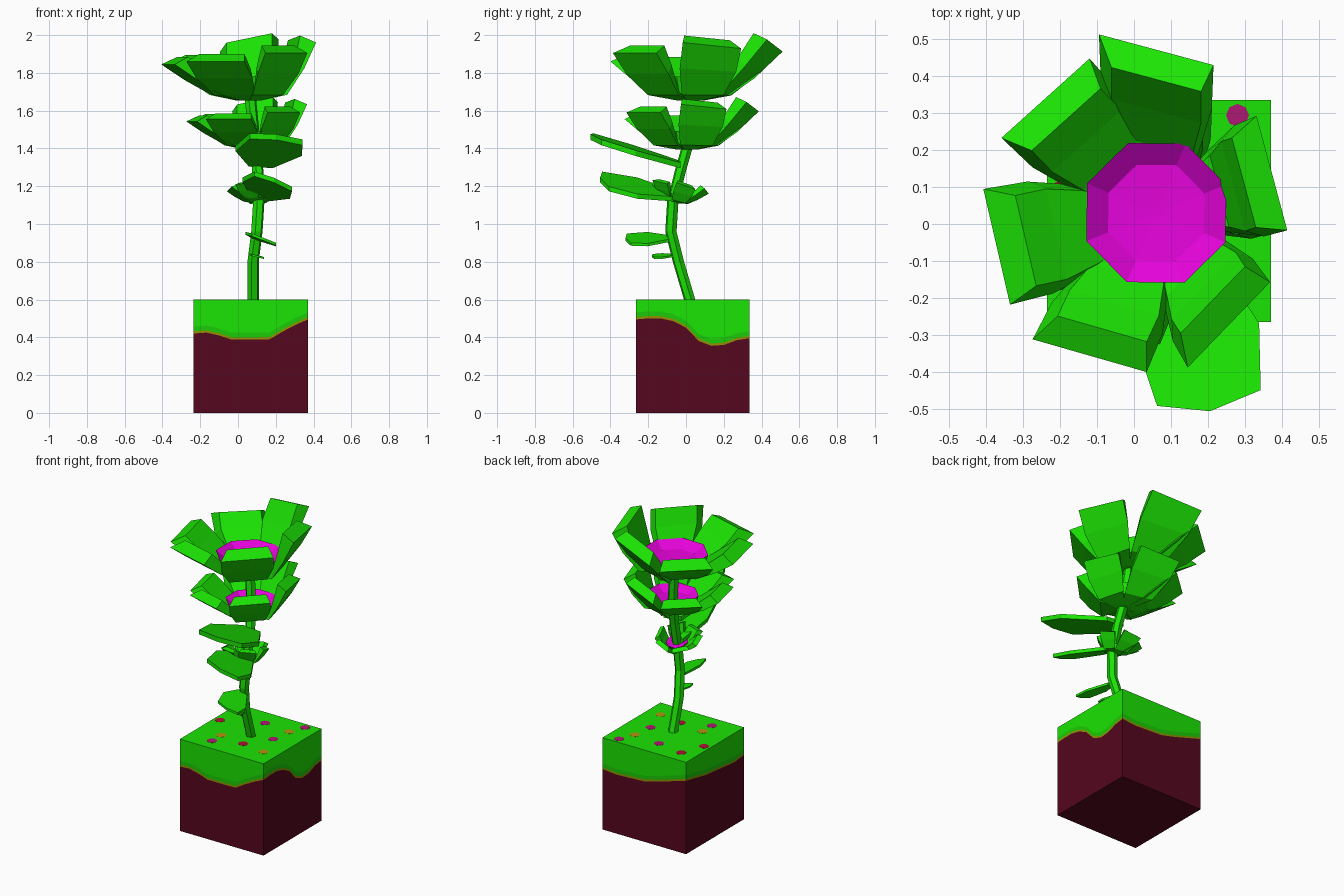
import bpy
import bmesh
from math import sin, cos, tau, radians
from mathutils import Matrix, Vector

cube = bpy.data.objects.get("Cube")
if cube:
    bpy.data.objects.remove(cube, do_unlink=True)


def material(name, r, g, b):
    m = bpy.data.materials.new(name)
    m.use_nodes = True
    m.diffuse_color = (r, g, b, 1)
    bsdf = next(n for n in m.node_tree.nodes if n.type == 'BSDF_PRINCIPLED')
    bsdf.inputs["Base Color"].default_value = (r, g, b, 1)
    return m


leaf_green = material("leaf green", 0.011, 0.77, 0.001)
edge_green = material("shaded grass green", 0.011, 0.6, 0.002)
moss = material("moss yellow", 0.3, 0.28, 0.001)
soil = material("soil brown", 0.09, 0.002, 0.013)
magenta = material("magenta", 0.8, 0.001, 0.72)
orange = material("orange", 0.45, 0.3, 0.005)
plum = material("plum pink", 0.42, 0.01, 0.17)
red = material("red", 0.42, 0.005, 0.035)


def loft(name, rings, mats, bands=None):
    """Skin closed rings of points, cap both ends; bands picks a material per strip."""
    bm = bmesh.new()
    loops = [[bm.verts.new(p) for p in ring] for ring in rings]
    n = len(loops[0])
    first = bm.faces.new(loops[0][::-1])
    last = bm.faces.new(loops[-1])
    strips = []
    for k, (a, b) in enumerate(zip(loops, loops[1:])):
        for i in range(n):
            j = (i + 1) % n
            strips.append((bm.faces.new((a[i], a[j], b[j], b[i])), k))
    if bands:
        for face, k in strips:
            face.material_index = bands[k]
        first.material_index, last.material_index = bands[0], bands[-1]
    bmesh.ops.recalc_face_normals(bm, faces=bm.faces)
    mesh = bpy.data.meshes.new(name)
    bm.to_mesh(mesh)
    bm.free()
    for m in mats:
        mesh.materials.append(m)
    obj = bpy.data.objects.new(name, mesh)
    bpy.context.collection.objects.link(obj)


def circle(centre, r, n, turn=0.0):
    return [Vector(centre) + Vector((r * cos(tau * i / n + turn), r * sin(tau * i / n + turn), 0))
            for i in range(n)]


def direction(degrees):
    return Vector((cos(radians(degrees)), sin(radians(degrees)), 0))


# Soil block with a wavy grass cover: edge heights run around the four sides
X0, X1, Y0, Y1, TOP = -0.235, 0.37, -0.265, 0.335, 0.6
corners = [Vector((X0, Y0)), Vector((X1, Y0)), Vector((X1, Y1)), Vector((X0, Y1))]
edge_heights = [
    [.42, .425, .41, .388, .388, .388, .39, .43, .465],
    [.495, .5, .5, .485, .45, .38, .355, .36, .385],
    [.395, .385, .39, .395, .42, .45],
    [.48, .46, .44, .43, .42, .41],
]
outline = []
for s, heights in enumerate(edge_heights):
    for i, h in enumerate(heights):
        p = corners[s].lerp(corners[(s + 1) % 4], i / len(heights))
        outline.append((p.x, p.y, h))


def cover_ring(lift):
    return [(x, y, h + lift) for x, y, h in outline]


loft("soil_block",
     [[(x, y, 0) for x, y, h in outline], cover_ring(0), cover_ring(0.012),
      cover_ring(0.037), [(x, y, TOP) for x, y, h in outline]],
     [soil, moss, edge_green, leaf_green], [0, 1, 2, 3])

# Small coloured spots on the grass, placed as fractions of the top
spots = [(.07, .59, red), (.17, .84, red), (.57, .27, red),
         (.47, .79, plum), (.85, .93, plum), (.28, .15, plum), (.75, .53, plum),
         (.78, .76, orange), (.28, .31, orange), (.84, .23, orange)]
for u, v, m in spots:
    x, y = X0 + u * (X1 - X0), Y0 + v * (Y1 - Y0)
    loft("grass_spot", [circle((x, y, TOP - 0.001), 0.031, 8),
                        circle((x, y, TOP + 0.001), 0.031, 8)], [m])

# Bent six-sided stem
path = [(.08, .025, .58), (.08, -.04, .8), (.1, -.08, .96), (.11, -.07, 1.12),
        (.105, -.03, 1.28), (.09, .01, 1.42), (.065, .03, 1.67)]
loft("stem", [circle(p, 0.031, 6, radians(15)) for p in path], [leaf_green])

# Petals: position and facing in degrees, reach, rise of the tip, sideways roll
petals = [(19, 15, .33, .29, -.1), (90, 75, .44, .29, -.2), (134, 132, .43, .2, 0),
          (192, 193, .44, .19, 0), (245, 254, .425, .205, 0), (303, 316, .36, .25, 0)]


def flower(name, centre, size, tilt=0):
    place = Matrix.Translation(centre) @ Matrix.Rotation(radians(tilt), 4, 'X') @ Matrix.Scale(size, 4)
    # Cup: green outside, magenta bowl inside
    profile = [(.07, .002), (.17, .035), (.203, .125), (.14, .08), (.02, .074)]
    rings = [[place @ p for p in circle((0, 0, z), r, 8, radians(22))] for r, z in profile]
    loft(name + "_cup", rings, [leaf_green, magenta], [0, 0, 1, 1])
    for angle, facing, reach, rise, roll in petals:
        # Each section: low radius and height, high radius and height, half widths
        mid_r, mid_z = (.2 + reach) / 2, .03 + .5 * (rise - .03)
        sections = [(.06, 0, .06, .01, .045, .045),
                    (.18, .028, .18, .09, .115, .1),
                    (mid_r, mid_z, mid_r - .045, mid_z + .05, .155, .125),
                    (reach, rise, reach - .08, rise + .04, .16, .125)]
        out = direction(angle)
        rings = []
        for lr, lz, hr, hz, lw, hw in sections:
            side = direction(facing + 90) + Vector((0, 0, roll * lz / rise))
            low, high = out * lr + Vector((0, 0, lz)), out * hr + Vector((0, 0, hz))
            rings.append([place @ p for p in
                          (low - side * lw, low + side * lw, high + side * hw, high - side * hw)])
        loft(name + "_petal", rings, [leaf_green])


flower("top_flower", (.06, .03, 1.655), 1)
flower("middle_flower", (.09, .01, 1.395), .78)
flower("small_flower", (.1, -.06, 1.115), .34, -14)

# Flat leaves reaching forward: base, length, width, rise, sideways slope, lean, thickness
leaf_shape = [(-.18, 0), (.18, 0), (.5, .5), (.42, .88), (0, 1), (-.4, .97), (-.5, .5)]


def leaf(name, base, length, width, rise, slope, lean, thick):
    top = []
    for u, v in leaf_shape:
        x = u * width
        top.append(Vector(base) + Vector((x + lean * v, -v * length, rise * v + slope * x)))
    drop = Vector((0, 0, thick))
    loft(name, [[p - drop for p in top], top], [leaf_green])


leaf("upper_leaf", (.12, -.03, 1.33), .475, .35, .145, -.07, .085, .03)
leaf("middle_leaf", (.11, -.06, 1.16), .395, .25, .085, -.35, .08, .025)
leaf("lower_leaf", (.1, -.09, .93), .23, .16, -.005, -.38, .04, .015)
leaf("bottom_leaf", (.09, -.07, .838), .11, .08, -.005, -.25, .015, .01)
